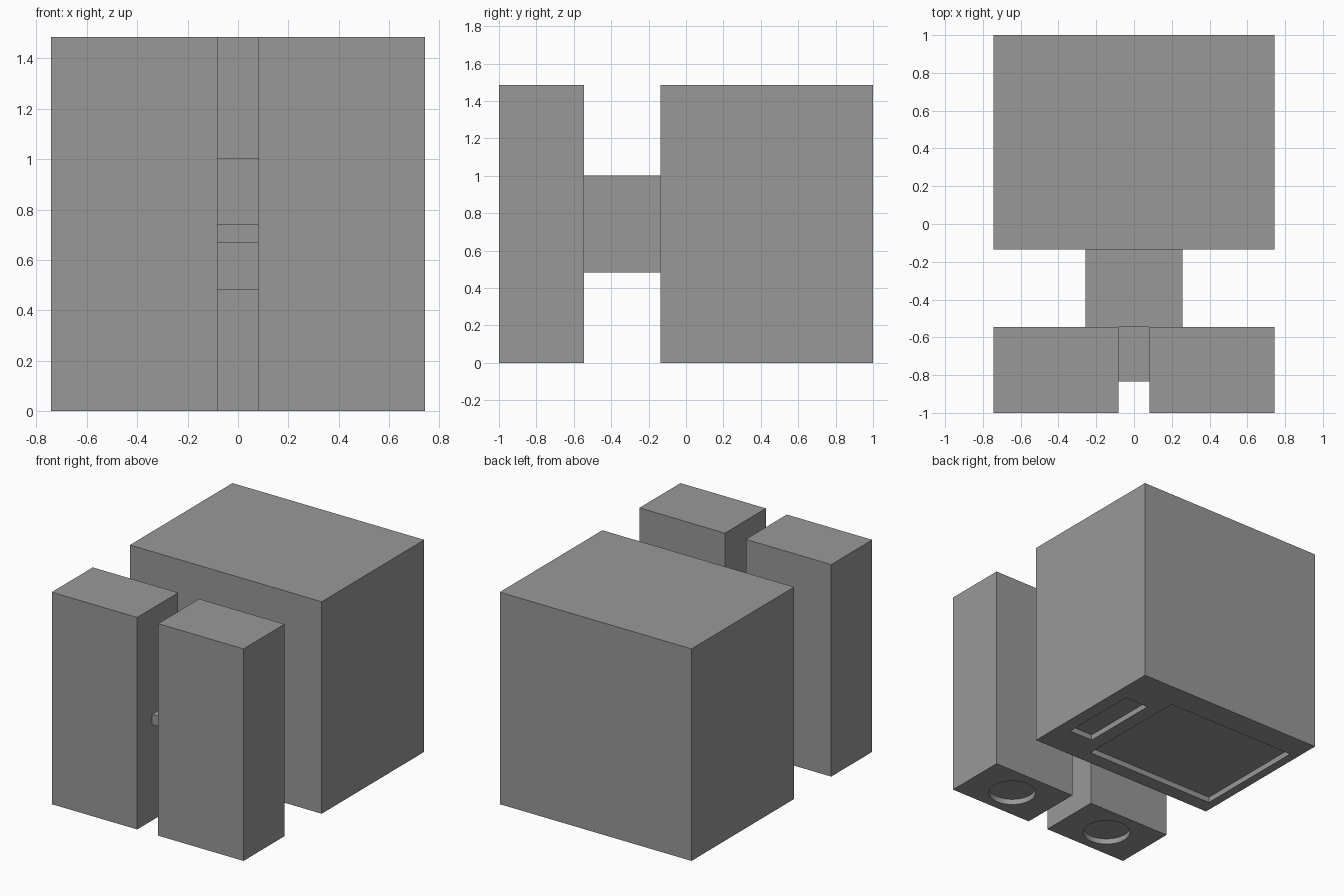
import bpy

if "Cube" in bpy.data.objects:
    bpy.data.objects.remove(bpy.data.objects["Cube"])

HEIGHT = 1.485
DEPTH = 0.04  # depth of the recesses in the undersides

# Dark grey for every part
grey = bpy.data.materials.new("dark_grey")
grey.diffuse_color = (0.317, 0.317, 0.317, 1)
grey.use_nodes = True
grey.node_tree.nodes["Principled BSDF"].inputs["Base Color"].default_value = grey.diffuse_color


def box(name, x, y, z):
    """Box from (min, max) ranges on each axis."""
    bpy.ops.mesh.primitive_cube_add(size=1)
    ob = bpy.context.object
    ob.name = name
    for v in ob.data.vertices:
        v.co = [r[0] if c < 0 else r[1] for c, r in zip(v.co, (x, y, z))]
    ob.data.materials.append(grey)
    return ob


def cut(target, cutter):
    """Subtract the cutter, then remove it."""
    mod = target.modifiers.new("recess", 'BOOLEAN')
    mod.operation = 'DIFFERENCE'
    mod.solver = 'EXACT'
    mod.object = cutter
    bpy.ops.object.select_all(action='DESELECT')
    target.select_set(True)
    bpy.context.view_layer.objects.active = target
    bpy.ops.object.modifier_apply(modifier=mod.name)
    bpy.data.objects.remove(cutter, do_unlink=True)


# Large rear block with a square and a slot recess underneath
main = box("main_block", (-0.743, 0.743), (-0.135, 1.0), (0, HEIGHT))
cut(main, box("square_cutter", (-0.68, 0.355), (-0.03, 0.815), (-0.1, DEPTH)))
cut(main, box("slot_cutter", (0.458, 0.645), (0.105, 0.685), (-0.1, DEPTH)))

# Pair of front pillars, each with a round recess underneath
for side, label in ((-1, "left"), (1, "right")):
    xs = sorted((side * 0.081, side * 0.743))
    pillar = box(f"front_pillar_{label}", xs, (-1.0, -0.546), (0, HEIGHT))
    bpy.ops.mesh.primitive_cylinder_add(
        vertices=48, radius=0.157, depth=DEPTH + 0.1,
        location=(side * 0.412, -0.778, (DEPTH - 0.1) / 2))
    cutter = bpy.context.object
    cutter.data.materials.append(grey)
    cut(pillar, cutter)

# Connecting neck and the small ledge between the pillars
box("connecting_neck", (-0.258, 0.258), (-0.546, -0.135), (0.483, 1.003))
box("small_ledge", (-0.081, 0.081), (-0.834, -0.54), (0.67, 0.743))
